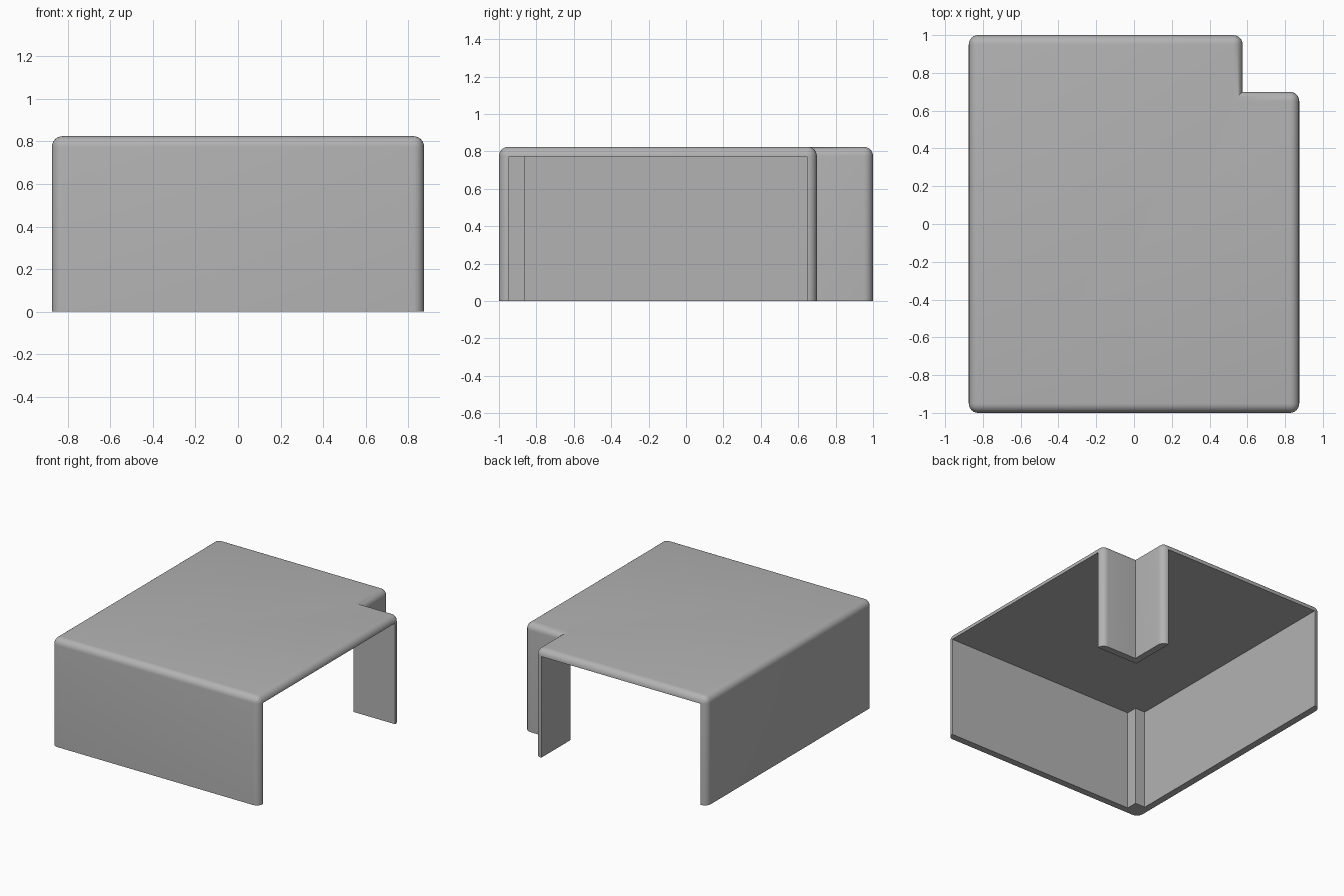
import bpy, bmesh

old = bpy.data.objects.get("Cube")
if old:
    bpy.data.objects.remove(old, do_unlink=True)

W, D, H = 0.875, 1.0, 0.825       # half width, half depth, height
NX, NY = 0.575, 0.70              # notch corner
T = 0.053                         # shell thickness
POST = 0.085                      # inner corner post size

grey = bpy.data.materials.new("light_grey")
grey.use_nodes = True
colour = (0.45, 0.45, 0.45, 1)
grey.diffuse_color = colour
grey.node_tree.nodes["Principled BSDF"].inputs["Base Color"].default_value = colour


def prism(name, outline, z0, z1, radius=0):
    """Extrude an outline; optionally round its top and outer upright edges."""
    bm = bmesh.new()
    base = bm.faces.new([bm.verts.new((x, y, z0)) for x, y in outline])
    top = bmesh.ops.extrude_face_region(bm, geom=[base])["geom"]
    bmesh.ops.translate(bm, vec=(0, 0, z1 - z0),
                        verts=[v for v in top if isinstance(v, bmesh.types.BMVert)])
    bmesh.ops.recalc_face_normals(bm, faces=bm.faces)
    if radius:
        edges = [e for e in bm.edges
                 if max(v.co.z for v in e.verts) > z0 + 0.01 and e.is_convex]
        bmesh.ops.bevel(bm, geom=edges, offset=radius, segments=6,
                        profile=0.5, affect='EDGES', clamp_overlap=True)
    mesh = bpy.data.meshes.new(name)
    bm.to_mesh(mesh)
    bm.free()
    mesh.materials.append(grey)
    obj = bpy.data.objects.new(name, mesh)
    bpy.context.collection.objects.link(obj)
    return obj


# Notched outer block with rounded edges
cover = prism("cover_shell",
              [(-W, -D), (W, -D), (W, NY), (NX, NY), (NX, D), (-W, D)],
              0, H, 0.05)

# Hollow, running out through the right and back sides, stepping around the post
x0, y0 = T - W, T - D
hollow = prism("hollow_cutter",
               [(x0 + POST, y0), (W + 1, y0), (W + 1, NY - T), (NX - T, NY - T),
                (NX - T, D + 1), (x0, D + 1), (x0, y0 + POST),
                (x0 + POST, y0 + POST)],
               -0.5, H - T)

cut = cover.modifiers.new("hollow", 'BOOLEAN')
cut.operation = 'DIFFERENCE'
cut.solver = 'EXACT'
cut.object = hollow

bpy.ops.object.select_all(action='DESELECT')
cover.select_set(True)
bpy.context.view_layer.objects.active = cover
bpy.ops.object.modifier_apply(modifier=cut.name)
bpy.data.objects.remove(hollow, do_unlink=True)
bpy.ops.object.shade_smooth_by_angle(angle=0.6)
